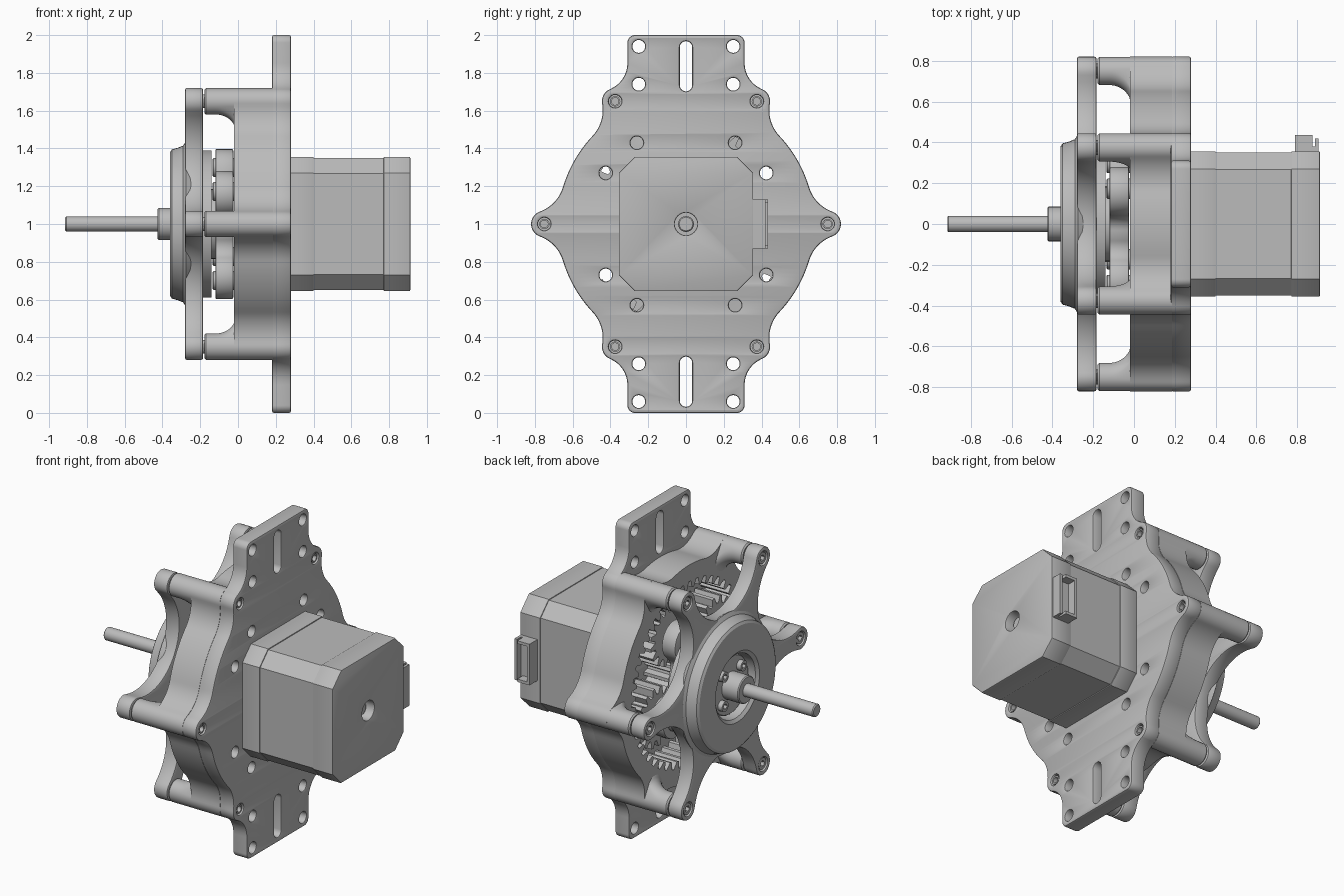
import bpy, bmesh
from math import sin, cos, acos, atan2, radians, degrees, pi, sqrt, hypot
from mathutils import Matrix, Vector

cube = bpy.data.objects.get("Cube")
if cube:
    bpy.data.objects.remove(cube)

grey = bpy.data.materials.new("plain grey")
grey.use_nodes = True
grey.diffuse_color = (0.5, 0.5, 0.5, 1)
for node in grey.node_tree.nodes:
    if node.type == 'BSDF_PRINCIPLED':
        node.inputs["Base Color"].default_value = grey.diffuse_color

parts = []
AXIS = Vector((0, 0, 1))                       # point on the main shaft line
TO_X = Matrix(((0, 0, 1), (1, 0, 0), (0, 1, 0))).to_4x4()   # drawing plane to y-z


def finish(name, bm):
    bmesh.ops.remove_doubles(bm, verts=bm.verts, dist=1e-5)
    bmesh.ops.recalc_face_normals(bm, faces=bm.faces)
    mesh = bpy.data.meshes.new(name)
    bm.to_mesh(mesh)
    bm.free()
    mesh.materials.clear()
    mesh.materials.append(grey)
    obj = bpy.data.objects.new(name, mesh)
    bpy.context.scene.collection.objects.link(obj)
    parts.append(obj)
    return obj


def arc(cx, cy, r, a0, a1, n=8):
    angles = [radians(a0 + (a1 - a0) * i / n) for i in range(n + 1)]
    return [(cx + r * cos(a), cy + r * sin(a)) for a in angles]


def circle(cx, cy, r, n=24):
    return arc(cx, cy, r, 0, 360, n)


def turn(points, deg):
    c, s = cos(radians(deg)), sin(radians(deg))
    return [(c * x - s * y, s * x + c * y) for x, y in points]


def polar(r, deg):
    return r * cos(radians(deg)), r * sin(radians(deg))


def prism(name, loops, x0, x1, bevel=0.0):
    """Extrude outlines along x; inner loops become holes."""
    curve = bpy.data.curves.new(name, 'CURVE')
    curve.dimensions = '2D'
    curve.fill_mode = 'BOTH'
    curve.extrude = (x1 - x0) / 2 - bevel
    curve.bevel_depth = bevel
    curve.bevel_resolution = 1
    curve.offset = -bevel
    for loop in loops:
        clean = []
        for p in loop:
            if all(hypot(p[0] - q[0], p[1] - q[1]) > 1e-4 for q in clean[-1:] + clean[:1]):
                clean.append(p)
        spline = curve.splines.new('POLY')
        spline.points.add(len(clean) - 1)
        for point, (u, v) in zip(spline.points, clean):
            point.co = (u, v, 0, 1)
        spline.use_cyclic_u = True
    temp = bpy.data.objects.new(name, curve)
    bpy.context.scene.collection.objects.link(temp)
    graph = bpy.context.evaluated_depsgraph_get()
    mesh = bpy.data.meshes.new_from_object(temp.evaluated_get(graph))
    bpy.data.objects.remove(temp)
    bm = bmesh.new()
    bm.from_mesh(mesh)
    bpy.data.meshes.remove(mesh)
    bm.transform(Matrix.Translation(AXIS + Vector(((x0 + x1) / 2, 0, 0))) @ TO_X)
    return finish(name, bm)


def lathe(name, profile, at=(0, 0), closed=False, steps=32):
    """Spin an (x, radius) profile about a line along x."""
    bm = bmesh.new()
    centre = AXIS + Vector((0, at[0], at[1]))
    verts = [bm.verts.new(centre + Vector((x, 0, r))) for x, r in profile]
    pairs = list(zip(verts, verts[1:])) + ([(verts[-1], verts[0])] if closed else [])
    edges = [bm.edges.new(p) for p in pairs]
    bmesh.ops.spin(bm, geom=verts + edges, cent=centre, axis=(1, 0, 0),
                   angle=2 * pi, steps=steps, use_duplicate=False)
    return finish(name, bm)


def rod(name, x0, x1, r, at=(0, 0), b=0.006):
    return lathe(name, [(x0, 0), (x0, r - b), (x0 + b, r), (x1 - b, r), (x1, r - b), (x1, 0)], at)


def box(name, low, high):
    bm = bmesh.new()
    bmesh.ops.create_cube(bm, size=1)
    for v in bm.verts:
        v.co = [lo if c < 0 else hi for c, lo, hi in zip(v.co, low, high)]
    return finish(name, bm)


def half_lobe(n, d, a, R, f):
    """Lobe of radius a at distance d, filleted by f into a disc of radius R."""
    D = R + f
    phi = acos((D * D + d * d - (a + f) ** 2) / (2 * D * d))
    cx, cy = D * cos(phi), D * sin(phi)
    beta, phi = degrees(atan2(cy, cx - d)), degrees(phi)
    return (arc(d, 0, a, 0, beta) + arc(cx, cy, f, beta + 180, phi + 180, 12)
            + arc(0, 0, R, phi, 180 / n, 6))


def star(n, *sizes, start=0):
    half = half_lobe(n, *sizes)
    whole = [(x, -y) for x, y in reversed(half)] + half
    return [p for k in range(n) for p in turn(whole, start + k * 360 / n)]


def gear(n, root, tip, start=0):
    out = []
    for k in range(n):
        for r, t in ((root, 0), (root, 0.3), (tip, 0.45), (tip, 0.75)):
            out.append(polar(r, start + (k + t) * 360 / n))
    return out


LOBE, LOBE_R = 0.75, 0.07
BODY = (LOBE, LOBE_R, 0.68, 0.2)
SIXTHS = range(0, 360, 60)

# Mounting plate: one quarter outline, mirrored twice
half = half_lobe(6, *BODY)
quarter = half + turn([(x, -y) for x, y in reversed(half)], 60)
lobe = polar(LOBE, 60)
edge, fillet, corner = 0.31, 0.15, 0.04
fy = edge + fillet
fz = lobe[1] + sqrt((LOBE_R + fillet) ** 2 - (fy - lobe[0]) ** 2)
meet = degrees(atan2(fz - lobe[1], fy - lobe[0]))
quarter += arc(*lobe, LOBE_R, 60, meet, 3) + arc(fy, fz, fillet, meet + 180, 180)
quarter += arc(edge - corner, 1 - corner, corner, 0, 90)
side = quarter + [(-x, y) for x, y in reversed(quarter)]
outline = side + [(-x, -y) for x, y in side]
holes = [circle(*polar(LOBE, a), 0.034) for a in SIXTHS]
for sy in (-1, 1):
    for sz in (-1, 1):
        for y, z in ((0.25, 0.94), (0.25, 0.74), (0.425, 0.27), (0.26, 0.43)):
            holes.append(circle(sy * y, sz * z, 0.034))
slot = arc(0, 0.935, 0.033, 0, 180) + arc(0, 0.735, 0.033, 180, 360)
holes += [slot, [(-x, -y) for x, y in slot]]
prism("mounting_plate", [outline] + holes, 0.18, 0.28, 0.01)

# Ring gear housing with internal teeth
prism("ring_gear_housing", [star(6, *BODY), gear(48, 0.575, 0.53)], -0.02, 0.185)

# Posts flare inward where they meet the housing
for a in SIXTHS:
    bm = bmesh.new()
    stations = [(-0.178, 0.062, 0), (-0.17, LOBE_R, 0)]
    for i in range(9):
        t = i / 8
        stations.append((-0.12 + 0.11 * t, LOBE_R, 0.11 * (1 - sqrt(1 - t * t))))
    rings = []
    for x, r, shift in stations:
        ring = [(u - (shift if u < LOBE else 0), v) for u, v in arc(LOBE, 0, r, 7.5, 367.5, 24)[:-1]]
        rings.append([bm.verts.new(AXIS + Vector((x, u, v))) for u, v in turn(ring, a)])
    for lower, upper in zip(rings, rings[1:]):
        for i in range(24):
            bm.faces.new((lower[i - 1], lower[i], upper[i], upper[i - 1]))
    bm.faces.new(rings[0])
    bm.faces.new(rings[-1])
    finish("post", bm)

# Front spider, hub and its screws
spider_holes = [circle(*polar(LOBE, a), 0.042) for a in SIXTHS] + [circle(0, 0, 0.205, 48)]
prism("spider_arms", [star(6, LOBE, LOBE_R, 0.424, 0.31)] + spider_holes, -0.28, -0.184, 0.01)
lathe("spider_hub", [(-0.14, 0.2), (-0.14, 0.39), (-0.19, 0.39), (-0.275, 0.44), (-0.29, 0.415),
                     (-0.32, 0.403), (-0.35, 0.395), (-0.36, 0.38), (-0.36, 0.22), (-0.345, 0.2)],
      closed=True, steps=64)
for a in SIXTHS:
    y, z = polar(LOBE, a)
    hexagon = arc(y, z, 0.02, 0, 360, 6)
    prism("arm_screw", [circle(y, z, 0.036), hexagon], -0.272, -0.2)
    rod("arm_screw_core", -0.24, -0.17, 0.036, (y, z))
    prism("plate_screw", [circle(y, z, 0.027), circle(y, z, 0.019)], 0.18, 0.272)

# Output flange and shaft
rod("output_flange", -0.31, -0.1, 0.185)
rod("shaft_collar", -0.425, -0.3, 0.085)
rod("output_shaft", -0.915, -0.3, 0.04)
for k in range(4):
    y, z = polar(0.132, 45 + 90 * k)
    prism("flange_screw", [circle(y, z, 0.032), arc(y, z, 0.018, 0, 360, 6)], -0.34, -0.305)

# Planet carrier, planets and sun
prism("planet_carrier", [star(4, 0.32, 0.12, 0.22, 0.08, start=60)], -0.12, -0.025, 0.008)
for k in range(4):
    y, z = polar(0.345, 60 + 90 * k)
    teeth = [(y + u, z + v) for u, v in gear(16, 0.145, 0.188)]
    prism("planet_gear", [teeth], -0.005, 0.17)
    rod("planet_pin", -0.135, 0.0, 0.05, (y, z))
prism("sun_gear", [gear(16, 0.13, 0.165, 11)], -0.005, 0.18)


# Motor: three chamfered square sections
def octagon(h, c):
    corner = [(h, h - c), (h - c, h)]
    return [p for k in range(4) for p in turn(corner, 90 * k)]


prism("motor_front_cap", [octagon(0.356, 0.086)], 0.275, 0.4, 0.005)
prism("motor_body", [octagon(0.35, 0.082)], 0.395, 0.775)
prism("motor_rear_cap", [octagon(0.356, 0.086), circle(0, 0, 0.06, 32)], 0.77, 0.912, 0.007)
rod("motor_rear_shaft", 0.77, 0.87, 0.042)

# Connector socket on the motor's side
x0, x1, z0, z1, w = 0.79, 0.905, 0.87, 1.13, 0.018
box("connector_floor", (x0, 0.34, z0), (x1, 0.38, z1))
box("connector_inner_wall", (x0, 0.34, z0), (x0 + w, 0.435, z1))
box("connector_outer_wall", (x1 - w, 0.34, z0), (x1, 0.42, z1))
for z in (z0, z1 - w):
    box("connector_end_wall", (x0, 0.34, z), (x1 - 0.03, 0.435, z + w))

# Smooth round surfaces, keep edges sharp
bpy.ops.object.select_all(action='DESELECT')
for obj in parts:
    obj.select_set(True)
bpy.context.view_layer.objects.active = parts[0]
bpy.ops.object.shade_smooth_by_angle(angle=radians(30))
